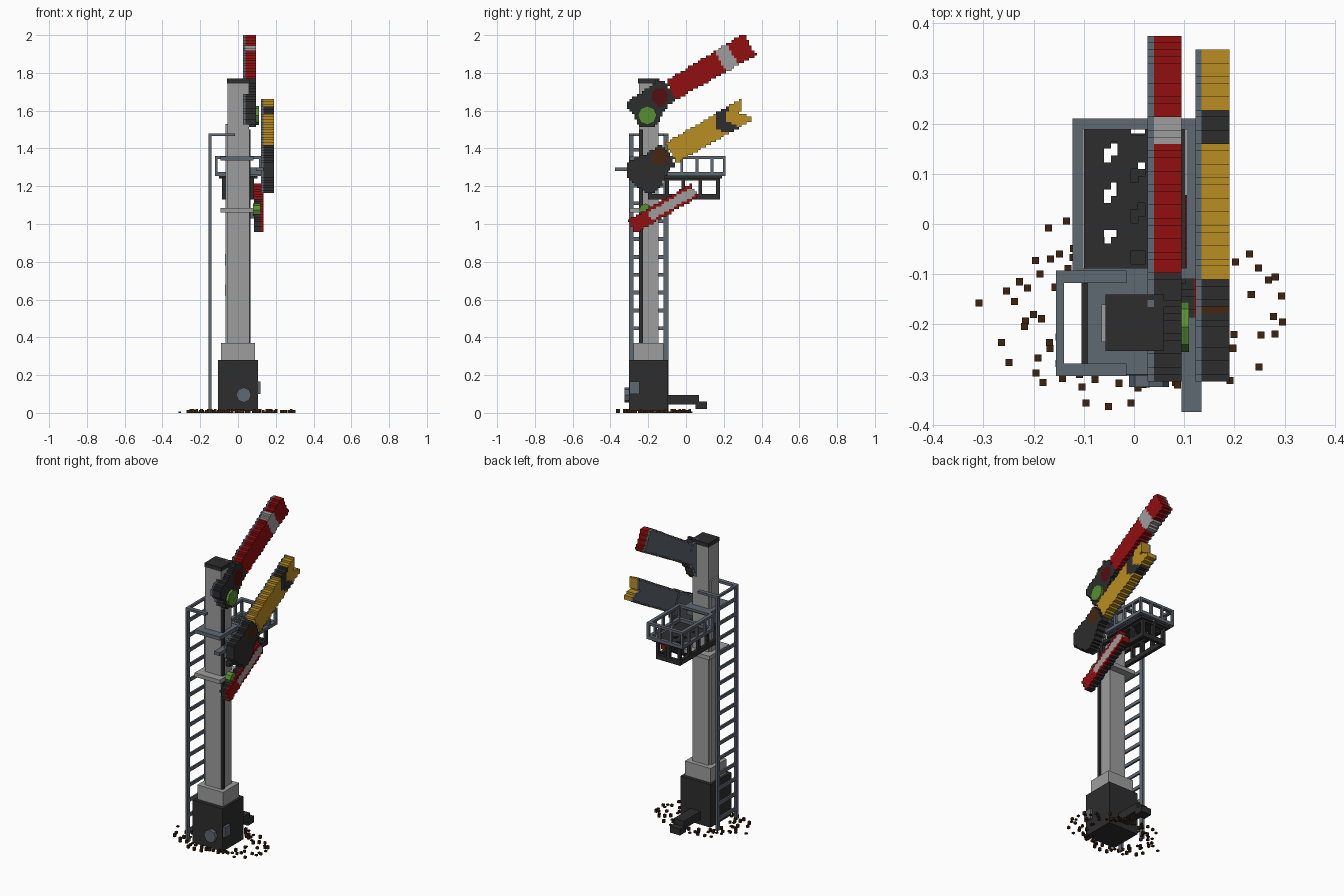
import bpy, bmesh, math, random
from mathutils import Vector

if "Cube" in bpy.data.objects:
    bpy.data.objects.remove(bpy.data.objects["Cube"], do_unlink=True)


def material(name, rgb):
    lin = [((c / 255 + 0.055) / 1.055) ** 2.4 for c in rgb] + [1]
    m = bpy.data.materials.new(name)
    m.use_nodes = True
    m.diffuse_color = lin
    m.node_tree.nodes["Principled BSDF"].inputs["Base Color"].default_value = lin
    return m


CHARCOAL = material("charcoal", (45, 45, 45))
PALE = material("pale grey", (158, 158, 158))
STEEL = material("steel", (95, 104, 114))
RED = material("red", (146, 14, 16))
DARK_RED = material("dark red", (82, 14, 16))
MUSTARD = material("mustard", (186, 141, 34))
GREEN = material("green", (88, 142, 52))
BROWN = material("earth brown", (60, 35, 16))
AMBER = material("dark amber", (70, 38, 16))
PX = 0.0135  # size of one stair step


def finish(bm, name, mats):
    bmesh.ops.recalc_face_normals(bm, faces=bm.faces[:])
    me = bpy.data.meshes.new(name)
    bm.to_mesh(me)
    bm.free()
    for m in mats:
        me.materials.append(m)
    ob = bpy.data.objects.new(name, me)
    bpy.context.collection.objects.link(ob)
    return ob


def add_box(bm, x0, x1, y0, y1, z0, z1):
    vs = bmesh.ops.create_cube(bm, size=1)["verts"]
    for v in vs:
        v.co = Vector((x0 if v.co.x < 0 else x1, y0 if v.co.y < 0 else y1, z0 if v.co.z < 0 else z1))


def boxes(name, mat, *dims):
    bm = bmesh.new()
    for d in dims:
        add_box(bm, *d)
    return finish(bm, name, [mat])


def disc(name, mat, centre, radius, depth, axis, sides=8):
    bm = bmesh.new()
    bmesh.ops.create_cone(bm, cap_ends=True, segments=sides, radius1=radius, radius2=radius, depth=depth)
    ob = finish(bm, name, [mat])
    ob.rotation_euler = (0, math.pi / 2, 0) if axis == "x" else (math.pi / 2, 0, 0)
    ob.location = centre
    return ob


def stepped(name, mats, rule, span, w, place):
    """Plate cut from square cells; rule(u, v) gives a material index or None."""
    u0, u1, v0, v1 = span
    nu, nv = round((u1 - u0) / PX), round((v1 - v0) / PX)
    cells = {}
    for i in range(nu):
        for j in range(nv):
            k = rule(u0 + (i + .5) * PX, v0 + (j + .5) * PX)
            if k is not None:
                cells[i, j] = k
    bm = bmesh.new()
    cache = {}

    def vert(i, j, n):
        if (i, j, n) not in cache:
            cache[i, j, n] = bm.verts.new(place(u0 + i * PX, v0 + j * PX, w[n]))
        return cache[i, j, n]

    for (i, j), k in cells.items():
        ring = [(i, j), (i + 1, j), (i + 1, j + 1), (i, j + 1)]
        quads = [[(*c, n) for c in ring] for n in (0, 1)]
        for e, step in enumerate([(0, -1), (1, 0), (0, 1), (-1, 0)]):
            if (i + step[0], j + step[1]) not in cells:
                a, b = ring[e], ring[(e + 1) % 4]
                quads.append([(*a, 0), (*b, 0), (*b, 1), (*a, 1)])
        for q in quads:
            bm.faces.new([vert(*c) for c in q]).material_index = k
    return finish(bm, name, mats)


def side_plate(u, v, w):
    return (w, u, v)


def in_poly(pts, x, y):
    hit = False
    for (ax, ay), (bx, by) in zip(pts, pts[1:] + pts[:1]):
        if (ay > y) != (by > y) and x < ax + (y - ay) * (bx - ax) / (by - ay):
            hit = not hit
    return hit


def along(dy, dz):
    """Distance along and across an arm raised by 30 degrees."""
    return .866 * dy + .5 * dz, .866 * dz - .5 * dy


# Upper arm: straight blade with a pale band and a two-lens head
HEAD = [(.026, .079), (.085, -.016), (.042, -.048), (0, -.122), (-.04, -.168), (-.106, -.163),
        (-.137, -.095), (-.18, -.058), (-.18, -.026), (-.053, .048), (-.02, .09)]


def upper_rule(y, z):
    dy, dz = y + .138, z - 1.675
    s, t = along(dy, dz)
    if math.hypot(dy, dz) < .047:
        return 3
    if .068 < s < .552 and abs(t) < .056 + .018 * s:
        return 1 if .37 < s < .445 else 0
    return 2 if in_poly(HEAD, dy, dz) else None


# Lower arm: notched blade with a dark chevron
TAIL_HEAD = [(.026, .053), (.085, -.042), (.042, -.08), (.01, -.148), (-.02, -.185), (-.063, -.196),
             (-.127, -.153), (-.17, -.111), (-.17, -.026), (-.053, .026), (-.01, .063)]


def lower_rule(y, z):
    dy, dz = y + .138, z - 1.355
    s, t = along(dy, dz + .013)
    if math.hypot(dy, dz) < .047:
        return 2
    v = .8 * abs(t)
    if s > .068 and s < .49 + v and abs(t) < .059 + .01 * s:
        return 1 if .335 + v < s < .405 + v else 0
    return 1 if in_poly(TAIL_HEAD, dy, dz) else None


# Small arm: red with a pale stripe
def small_rule(y, z):
    s, t = along(y + .245, z - 1.01)
    if not (-.05 < s < .335 and abs(t) < .04):
        return None
    return 1 if .06 < s and abs(t) < .023 else 0


def small_back_rule(y, z):
    if small_rule(y, z) is None:
        return None
    return 0 if z > 1.13 else 1


def backing(rule):
    return lambda y, z: None if rule(y, z) is None else 0


upper_span = (-.327, .375, 1.5 - PX / 2, 2.0)
upper_span = (-.327, .375, 2.0 - 38 * PX, 2.0)
lower_span = (-.327, .375, 1.676 - 40 * PX, 1.676)
small_span = (-.32, .06, .93, 1.26)
stepped("upper_arm", [RED, PALE, CHARCOAL, DARK_RED], upper_rule, upper_span, (.04, .095), side_plate)
stepped("upper_arm_back", [STEEL], backing(upper_rule), upper_span, (.027, .04), side_plate)
stepped("lower_arm", [MUSTARD, CHARCOAL, AMBER], lower_rule, lower_span, (.135, .19), side_plate)
stepped("lower_arm_back", [STEEL], backing(lower_rule), lower_span, (.123, .135), side_plate)
stepped("small_arm", [RED, PALE], small_rule, small_span, (.12, .135), side_plate)
stepped("small_arm_back", [RED, CHARCOAL], small_back_rule, small_span, (.085, .12), side_plate)
disc("upper_green_lens", GREEN, (.1, -.205, 1.575), .05, .02, "x")
disc("small_green_lens", GREEN, (.1, -.215, 1.075), .033, .04, "x")
boxes("arm_shafts", STEEL, (.05, .125, -.215, -.185, 1.26, 1.3), (.05, .09, -.225, -.2, 1.03, 1.06),
      (.095, .135, -.375, -.2, 1.28, 1.3))

# Post, cap, collar and base
boxes("post", PALE, (-.055, .057, -.25, -.145, .28, 1.75))
boxes("post_side_strip", PALE, (-.065, -.055, -.235, -.16, .37, 1.53))
boxes("post_cap", CHARCOAL, (-.057, .06, -.253, -.141, 1.745, 1.77))
boxes("post_rod", CHARCOAL, (.057, .067, -.247, -.227, .37, 1.5))
boxes("post_hatches", CHARCOAL, (-.07, -.064, -.23, -.205, .62, .68), (-.07, -.064, -.23, -.205, .78, .84))
boxes("collar", PALE, (-.09, .09, -.277, -.118, .28, .37))
boxes("base", CHARCOAL, (-.105, .105, -.302, -.095, .01, .28))
boxes("base_foot", CHARCOAL, (-.035, .035, -.1, .07, .045, .095), (-.035, .035, .05, .11, .02, .06))
disc("base_dial", STEEL, (.03, -.31, .095), .04, .03, "y")
boxes("base_side_box", STEEL, (.1, .12, -.3, -.245, .1, .165))
boxes("lower_clamp", PALE, (-.093, .083, -.3, -.1, 1.06, 1.085))
boxes("upper_clamp", STEEL, (-.093, .083, -.3, -.1, 1.335, 1.358))

# Ladder with top brackets
ladder = [(-.155, -.14, y, y + .025, 0, 1.48) for y in (-.303, -.118)]
ladder += [(-.153, -.142, -.29, -.105, .06 + .0945 * i, .08 + .0945 * i) for i in range(15)]
ladder += [(-.15, -.015, y, y + .025, 1.465, 1.48) for y in (-.303, -.118)]
ladder += [(-.155, -.14, -.303, -.093, 1.465, 1.48)]
boxes("ladder", STEEL, *ladder)


# Platform: railing, grating and the open frame below
def frame(x0, x1, y0, y1, t, z0, z1):
    return [(x0, x0 + t, y0, y1, z0, z1), (x1 - t, x1, y0, y1, z0, z1),
            (x0 + t, x1 - t, y1 - t, y1, z0, z1), (x0 + t, x1 - t, y0, y0 + t, z0, z1)]


rail = frame(-.123, .127, -.11, .21, .022, 1.345, 1.36) + frame(-.123, .127, -.11, .21, .022, 1.255, 1.275)
for y in (-.11, -.03, .05, .13, .195):
    for x in (-.123, .112):
        rail.append((x, x + .015, y, y + .015, 1.26, 1.355))
rail += [(x, x + .015, .195, .21, 1.26, 1.355) for x in (-.045, .035)]
boxes("railing", STEEL, *rail)


def grating_rule(x, y):
    hole = abs(x + .02) < .035 and (y - .8 * x) % .085 < .025 and abs(x + .02) > .012
    return None if hole else 0


stepped("grating", [CHARCOAL], grating_rule, (-.1, .1, -.12, .19), (1.24, 1.255),
        lambda u, v, w: (u, v, w))
under = frame(-.085, .085, -.2, .18, .02, 1.13, 1.16) + frame(-.085, .085, -.2, .18, .02, 1.23, 1.25)
for y in (-.2, -.11, -.025, .065, .16):
    for x in (-.085, .065):
        under.append((x, x + .02, y, y + .02, 1.13, 1.25))
under.append((-.01, .01, .16, .18, 1.13, 1.25))
boxes("platform_frame", CHARCOAL, *under)

# Loose earth scattered round the base
random.seed(4)
bits = []
for i in range(85):
    a = 2 * math.pi * i / 85 + random.uniform(-.05, .05)
    r = random.uniform(.5, 1)
    x, y = .31 * r * math.cos(a), -.17 + .2 * max(r, .75) * math.sin(a)
    h = random.choice((.008, .014, .02))
    bits.append((x - .007, x + .007, y - .007, y + .007, 0, h))
boxes("loose_earth", BROWN, *bits)
